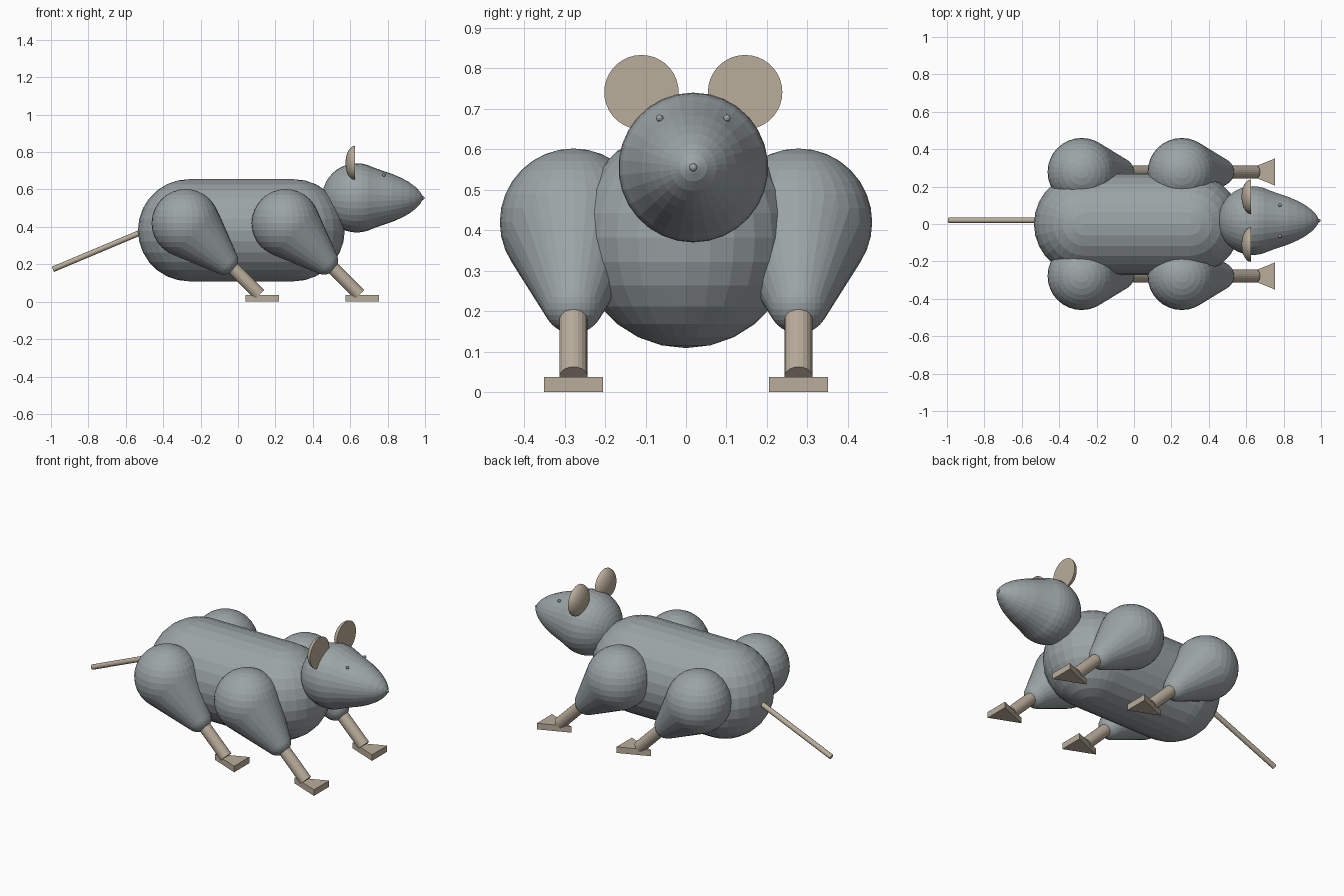
import bpy, bmesh, math
from mathutils import Vector, Matrix

cube = bpy.data.objects.get("Cube")
if cube:
    bpy.data.objects.remove(cube, do_unlink=True)


def material(name, rgb):
    m = bpy.data.materials.new(name)
    m.use_nodes = True
    m.diffuse_color = (*rgb, 1)
    m.node_tree.nodes["Principled BSDF"].inputs["Base Color"].default_value = (*rgb, 1)
    return m


GREY = material("fur_grey", (0.33, 0.37, 0.38))
TAN = material("skin_tan", (0.49, 0.42, 0.33))


def finish(bm, name, mat):
    bmesh.ops.recalc_face_normals(bm, faces=bm.faces)
    mesh = bpy.data.meshes.new(name)
    bm.to_mesh(mesh)
    bm.free()
    mesh.materials.append(mat)
    ob = bpy.data.objects.new(name, mesh)
    bpy.context.collection.objects.link(ob)
    return ob


def sphere_hull(name, balls, mat, segs):
    """Convex skin around (centre, radius) balls."""
    bm = bmesh.new()
    for centre, r in balls:
        bmesh.ops.create_uvsphere(bm, u_segments=segs, v_segments=segs // 2, radius=r,
                                  matrix=Matrix.Translation(centre))
    if len(balls) > 1:
        bmesh.ops.delete(bm, geom=bm.faces[:], context='FACES_ONLY')
        bmesh.ops.delete(bm, geom=bm.edges[:], context='EDGES_FACES')
        bmesh.ops.convex_hull(bm, input=bm.verts)
        loose = [v for v in bm.verts if not v.link_faces]
        bmesh.ops.delete(bm, geom=loose, context='VERTS')
    return finish(bm, name, mat)


def rod(name, a, b, r, mat):
    a, b = Vector(a), Vector(b)
    turn = (b - a).to_track_quat('Z', 'Y').to_matrix().to_4x4()
    bm = bmesh.new()
    bmesh.ops.create_cone(bm, cap_ends=True, segments=20, radius1=r, radius2=r,
                          depth=(b - a).length,
                          matrix=Matrix.Translation((a + b) / 2) @ turn)
    return finish(bm, name, mat)


def lathe_x(name, profile, centre, mat, segs=30):
    """Revolve (x, radius) points around the x direction."""
    bm = bmesh.new()
    verts = [bm.verts.new((x, 0, r)) for x, r in profile]
    edges = [bm.edges.new(p) for p in zip(verts, verts[1:])]
    bmesh.ops.spin(bm, geom=verts + edges, cent=(0, 0, 0), axis=(1, 0, 0),
                   angle=math.tau, steps=segs)
    bmesh.ops.remove_doubles(bm, verts=bm.verts, dist=0.0005)
    bmesh.ops.translate(bm, verts=bm.verts, vec=centre)
    return finish(bm, name, mat)


# Body and tail
sphere_hull("body", [((-0.262, 0, 0.382), 0.273), ((0.298, 0, 0.382), 0.273)], GREY, 28)
rod("tail", (-0.99, 0.02, 0.173), (-0.45, 0.02, 0.4), 0.015, TAN)

# Legs: thigh, shin and wedge foot
for end, dx in (("back", 0), ("front", 0.535)):
    for side, s in (("right", -1), ("left", 1)):
        y = 0.278 * s
        tag = f"{end}_{side}"
        sphere_hull(f"{tag}_thigh", [((dx - 0.28, y, 0.42), 0.182),
                                     ((dx - 0.075, y, 0.22), 0.075)], GREY, 32)
        rod(f"{tag}_shin", (dx - 0.075, y, 0.228), (dx + 0.115, y, 0.038), 0.035, TAN)
        bm = bmesh.new()
        corners = ((0.04, 0), (0.22, -0.073), (0.22, 0.073))
        base = bm.faces.new([bm.verts.new((dx + px, y + py, 0)) for px, py in corners])
        top = bmesh.ops.extrude_face_region(bm, geom=[base])["geom"]
        bmesh.ops.translate(bm, vec=(0, 0, 0.037),
                            verts=[g for g in top if isinstance(g, bmesh.types.BMVert)])
        finish(bm, f"{tag}_foot", TAN)

# Head: round skull flowing into a tapered snout
HEAD = Vector((0.635, 0.018, 0.555))
skull = [(-0.185 * math.cos(math.radians(a)), 0.185 * math.sin(math.radians(a)))
         for a in range(0, 118, 9)]
snout = [(0.13, 0.148), (0.19, 0.128), (0.24, 0.106), (0.28, 0.084),
         (0.315, 0.058), (0.338, 0.034), (0.35, 0.013), (0.353, 0)]
lathe_x("head", skull + snout, HEAD, GREY)
sphere_hull("nose", [(HEAD + Vector((0.353, 0, 0)), 0.01)], GREY, 12)

# Eyes and ears, mirrored about the head
for side, s in (("right", -1), ("left", 1)):
    sphere_hull(f"{side}_eye", [(HEAD + Vector((0.145, 0.083 * s, 0.122)), 0.009)], GREY, 12)
    dome = [(-0.05 * math.cos(math.radians(a)), 0.092 * math.sin(math.radians(a)))
            for a in range(0, 91, 10)]
    lathe_x(f"{side}_ear", dome + [(0, 0)], HEAD + Vector((-0.01, 0.128 * s, 0.186)), TAN, 36)
